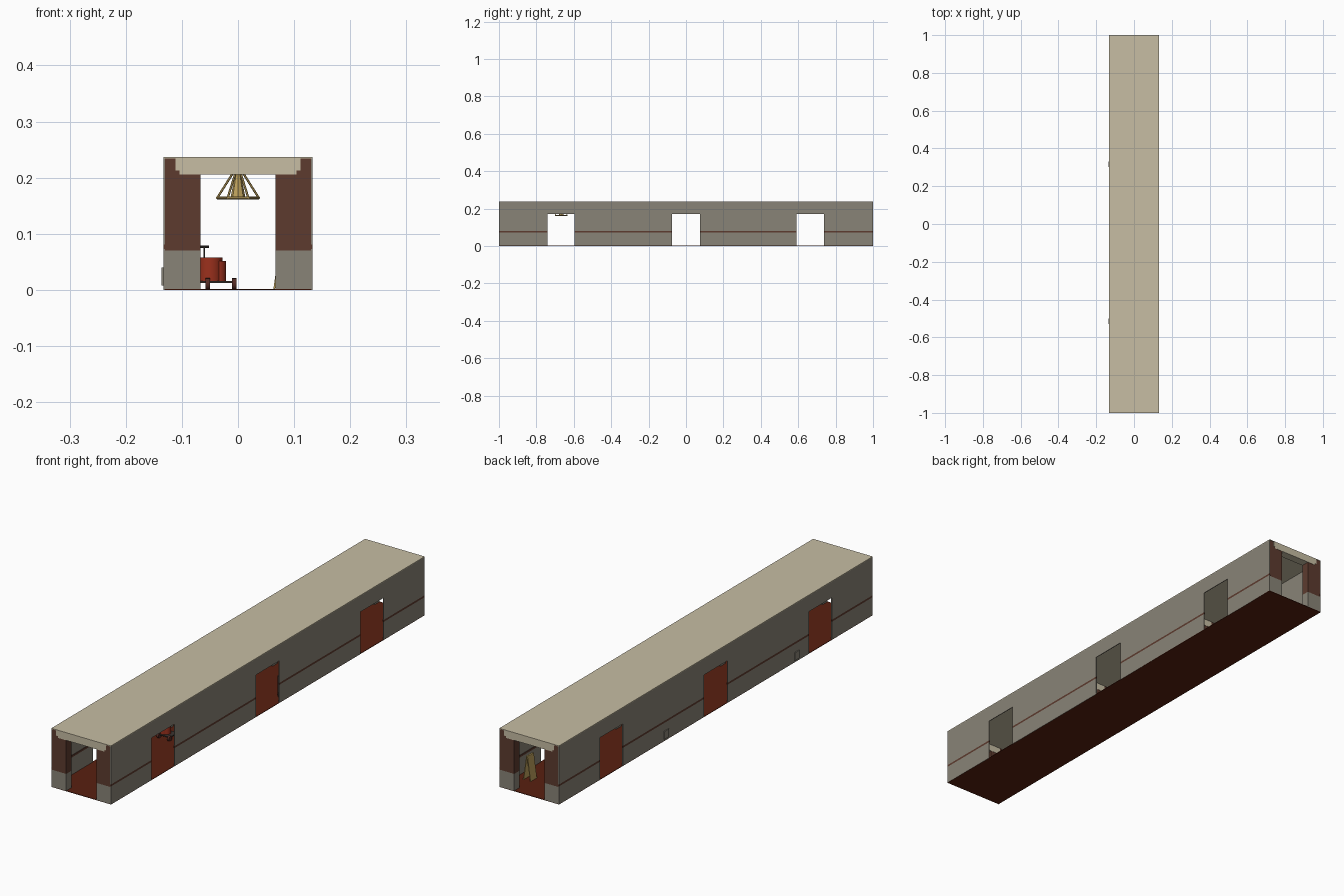
import bpy, bmesh, math
from mathutils import Vector

if "Cube" in bpy.data.objects:
    bpy.data.objects.remove(bpy.data.objects["Cube"])


def material(name, rgb):
    m = bpy.data.materials.new(name)
    m.diffuse_color = (*rgb, 1)
    m.use_nodes = True
    m.node_tree.nodes["Principled BSDF"].inputs["Base Color"].default_value = m.diffuse_color
    return m


GREY = material("wall grey", (0.25, 0.23, 0.185))
BEIGE = material("ceiling beige", (0.57, 0.51, 0.37))
BROWN = material("wood brown", (0.11, 0.044, 0.028))
FLOOR = material("floor red brown", (0.10, 0.014, 0.005))
RED = material("cart red", (0.33, 0.03, 0.012))
GOLD = material("lamp gold", (0.52, 0.36, 0.11))
DARK = material("dark metal", (0.045, 0.035, 0.03))
WHEEL = material("wheel brown", (0.09, 0.025, 0.018))
X, H = 0.133, 0.237


def finish(name, bm, mat):
    bmesh.ops.recalc_face_normals(bm, faces=bm.faces)
    me = bpy.data.meshes.new(name)
    bm.to_mesh(me)
    bm.free()
    me.materials.append(mat)
    ob = bpy.data.objects.new(name, me)
    bpy.context.collection.objects.link(ob)
    return ob


def add_box(bm, x0, x1, y0, y1, z0, z1):
    vs = bmesh.ops.create_cube(bm, size=1)["verts"]
    for v in vs:
        v.co = Vector(((x0 + x1) / 2 + v.co.x * (x1 - x0),
                       (y0 + y1) / 2 + v.co.y * (y1 - y0),
                       (z0 + z1) / 2 + v.co.z * (z1 - z0)))


def boxes(name, mat, items):
    bm = bmesh.new()
    for b in items:
        add_box(bm, *b)
    return finish(name, bm, mat)


def rod(name, mat, a, b, r1, r2=None, n=12):
    a, b = Vector(a), Vector(b)
    d = b - a
    bm = bmesh.new()
    vs = bmesh.ops.create_cone(bm, cap_ends=True, segments=n, radius1=r1,
                               radius2=r1 if r2 is None else r2, depth=d.length)["verts"]
    q = d.to_track_quat("Z", "Y")
    for v in vs:
        v.co = q @ v.co + (a + b) / 2
    ob = finish(name, bm, mat)
    if n > 8:
        for p in ob.data.polygons:
            p.use_smooth = len(p.vertices) == 4
    return ob


def prism(name, mat, pts, y0, y1):
    # xz outline extruded along y
    bm = bmesh.new()
    f = bm.faces.new([bm.verts.new((x, y0, z)) for x, z in pts])
    r = bmesh.ops.extrude_face_region(bm, geom=[f])
    for e in r["geom"]:
        if isinstance(e, bmesh.types.BMVert):
            e.co.y = y1
    return finish(name, bm, mat)


# floor and roof
boxes("floor", FLOOR, [(-X, X, -0.999, 0.999, 0, 0.002)])
boxes("roof", BEIGE, [(-X, X, -1, 1, H - 0.003, H)])

# side walls with three door openings each, and a thin chair rail
solid = [(-1, -0.74), (-0.595, -0.076), (0.074, 0.592), (0.738, 1)]
doors = [(-0.74, -0.595), (-0.076, 0.074), (0.592, 0.738)]
for label, s in (("left", -1), ("right", 1)):
    xa, xb = sorted((s * X, s * (X - 0.003)))
    xi, xo = sorted((s * X, s * (X - 0.005)))
    boxes(label + "_wall", GREY,
          [(xa, xb, a, b, 0, 0.073) for a, b in solid] +
          [(xa, xb, a, b, 0.081, H - 0.003) for a, b in solid] +
          [(xa, xb, a, b, 0.17, H - 0.003) for a, b in doors])
    boxes(label + "_chair_rail", BROWN, [(xi, xo, a, b, 0.073, 0.081) for a, b in solid])

# portal frames: pilasters on grey bases, carrying a stepped beam
beam = [(-0.111, H - 0.001), (-0.111, 0.213), (-0.104, 0.213), (-0.104, 0.206),
        (0.104, 0.206), (0.104, 0.213), (0.111, 0.213), (0.111, H - 0.001)]
for i, (y0, y1) in enumerate([(-1, -0.965), (-0.35, -0.316), (0.316, 0.35), (0.965, 1)]):
    e = 0.001
    sides = [(-X + e, -0.067), (0.067, X - e)]
    boxes(f"pilaster_base_{i}", GREY, [(a, b, y0 + e, y1 - e, 0.001, 0.07) for a, b in sides])
    boxes(f"pilaster_{i}", BROWN, [(a, b, y0 + e, y1 - e, 0.07, H - 0.001) for a, b in sides])
    prism(f"beam_{i}", BEIGE, beam, y0, y1)

# outlet plates on the left wall
boxes("wall_vents", GREY, [(-0.136, -0.13, y - 0.015, y + 0.015, 0.008, 0.04)
                           for y in (-0.515, 0.316)])

# hanging lamp: inner cone, slanted bars and base ring
ly = -0.667
rod("lamp_shade", GOLD, (0, ly, 0.166), (0, ly, 0.21), 0.013, 0.004, 8)
rod("lamp_stem", GOLD, (0, ly, 0.205), (0, ly, 0.235), 0.003, n=8)
ring = [(0.037 * math.cos(k * math.pi / 3), ly + 0.037 * math.sin(k * math.pi / 3), 0.164)
        for k in range(6)]
for k, p in enumerate(ring):
    rod(f"lamp_bar_{k}", GOLD, p, (p[0] * 0.25, ly + (p[1] - ly) * 0.25, 0.208), 0.002, n=6)
    rod(f"lamp_ring_{k}", GOLD, p, ring[(k + 1) % 6], 0.0025, n=6)

# red cleaning cart with drum, motor, handle and wheels
cy = -0.402
boxes("cart_chassis", DARK, [(-0.075, -0.005, cy - 0.025, cy + 0.025, 0.012, 0.016)])
rod("cart_drum", RED, (-0.05, cy, 0.016), (-0.05, cy, 0.058), 0.022, n=20)
rod("cart_motor", RED, (-0.036, cy, 0.016), (-0.036, cy, 0.052), 0.015, n=16)
rod("cart_handle_post", DARK, (-0.06, cy, 0.016), (-0.06, cy, 0.077), 0.0015, n=8)
rod("cart_handle", DARK, (-0.068, cy, 0.077), (-0.052, cy, 0.077), 0.002, n=8)
for i, x in enumerate((-0.054, -0.007)):
    for j, s in enumerate((-1, 1)):
        rod(f"cart_wheel_{i}_{j}", WHEEL, (x - 0.004, cy + s * 0.024, 0.0105),
            (x + 0.004, cy + s * 0.024, 0.0105), 0.0105, n=14)

# folding floor sign
for s in (-1, 1):
    prism(f"floor_sign_panel_{s}", GOLD,
          [(0.08 + s * 0.017, 0.001), (0.08 + s * 0.003, 0.1),
           (0.08, 0.1), (0.08 + s * 0.014, 0.001)], 0.86, 0.9)

# slim dark bins along the walls
for i, (x, y) in enumerate(((-0.1, -0.945), (0.1, 0.945), (0.108, 0.12))):
    rod(f"bin_{i}", DARK, (x, y, 0.002), (x, y, 0.085), 0.012, 0.013, 12)
